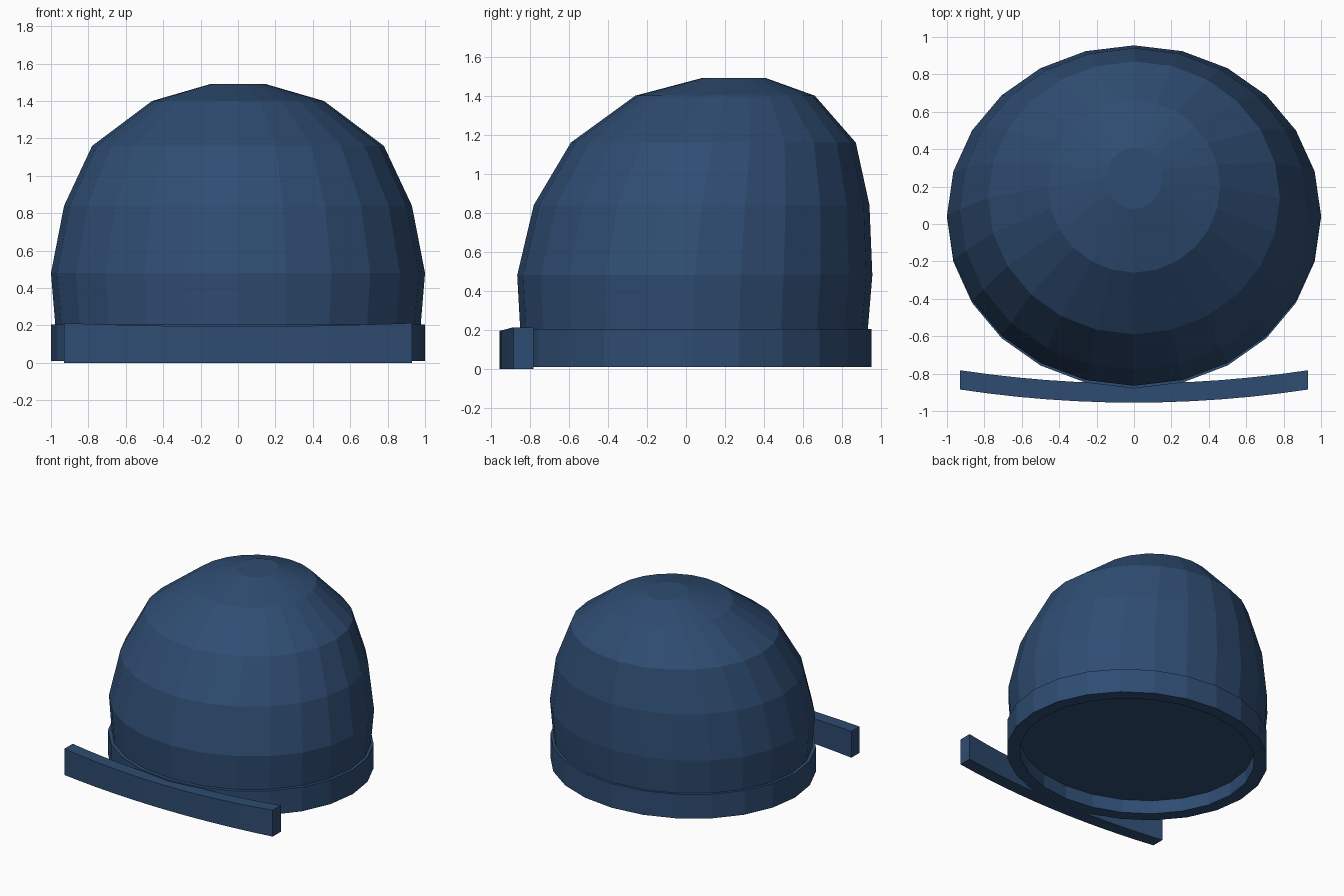
import bpy, bmesh, math

if "Cube" in bpy.data.objects:
    bpy.data.objects.remove(bpy.data.objects["Cube"])

navy = bpy.data.materials.new("navy_cloth")
navy.diffuse_color = (0.028, 0.073, 0.168, 1)
navy.use_nodes = True
navy.node_tree.nodes["Principled BSDF"].inputs["Base Color"].default_value = navy.diffuse_color
SIDES = 24


def finish(name, bm):
    bmesh.ops.recalc_face_normals(bm, faces=bm.faces)
    mesh = bpy.data.meshes.new(name)
    bm.to_mesh(mesh)
    bm.free()
    mesh.materials.append(navy)
    obj = bpy.data.objects.new(name, mesh)
    bpy.context.collection.objects.link(obj)
    return obj


def ring(bm, rx, ry, cy, z):
    angles = [2 * math.pi * i / SIDES for i in range(SIDES)]
    return [bm.verts.new((rx * math.cos(a), cy + ry * math.sin(a), z)) for a in angles]


def bridge(bm, a, b):
    n = len(a)
    for i in range(n):
        j = (i + 1) % n
        bm.faces.new((a[i], a[j], b[j], b[i]))


# Crown: stacked ellipses leaning to the back, (half width, front y, back y, z)
profile = [(0.97, -0.845, 0.925, 0.12), (1.0, -0.865, 0.955, 0.48),
           (0.93, -0.78, 0.94, 0.84), (0.78, -0.59, 0.87, 1.16),
           (0.46, -0.26, 0.66, 1.40), (0.15, 0.08, 0.41, 1.49)]
bm = bmesh.new()
rings = [ring(bm, w, (b - f) / 2, (b + f) / 2, z) for w, f, b, z in profile]
for lower, upper in zip(rings, rings[1:]):
    bridge(bm, lower, upper)
bm.faces.new(rings[0])
bm.faces.new(rings[-1])
finish("crown", bm)

# Head band: hollow ring around the foot of the crown
bm = bmesh.new()
section = [(1.0, 0.915, 0.01), (1.0, 0.915, 0.205), (0.9, 0.82, 0.205), (0.9, 0.82, 0.01)]
rings = [ring(bm, rx, ry, 0.036, z) for rx, ry, z in section]
for i in range(4):
    bridge(bm, rings[i], rings[(i + 1) % 4])
finish("head_band", bm)

# Brim: gently bowed bar across the front
bm = bmesh.new()
STEPS = 12
loops = []
for i in range(STEPS + 1):
    t = 2 * i / STEPS - 1
    y = -0.955 + 0.07 * t * t
    top = 0.195 + 0.018 * t * t
    loops.append([bm.verts.new((0.93 * t, yy, zz)) for yy, zz in
                  ((y, 0), (y + 0.103, 0), (y + 0.103, top), (y, top))])
for a, b in zip(loops, loops[1:]):
    bridge(bm, a, b)
bm.faces.new(loops[0])
bm.faces.new(loops[-1])
finish("brim", bm)
